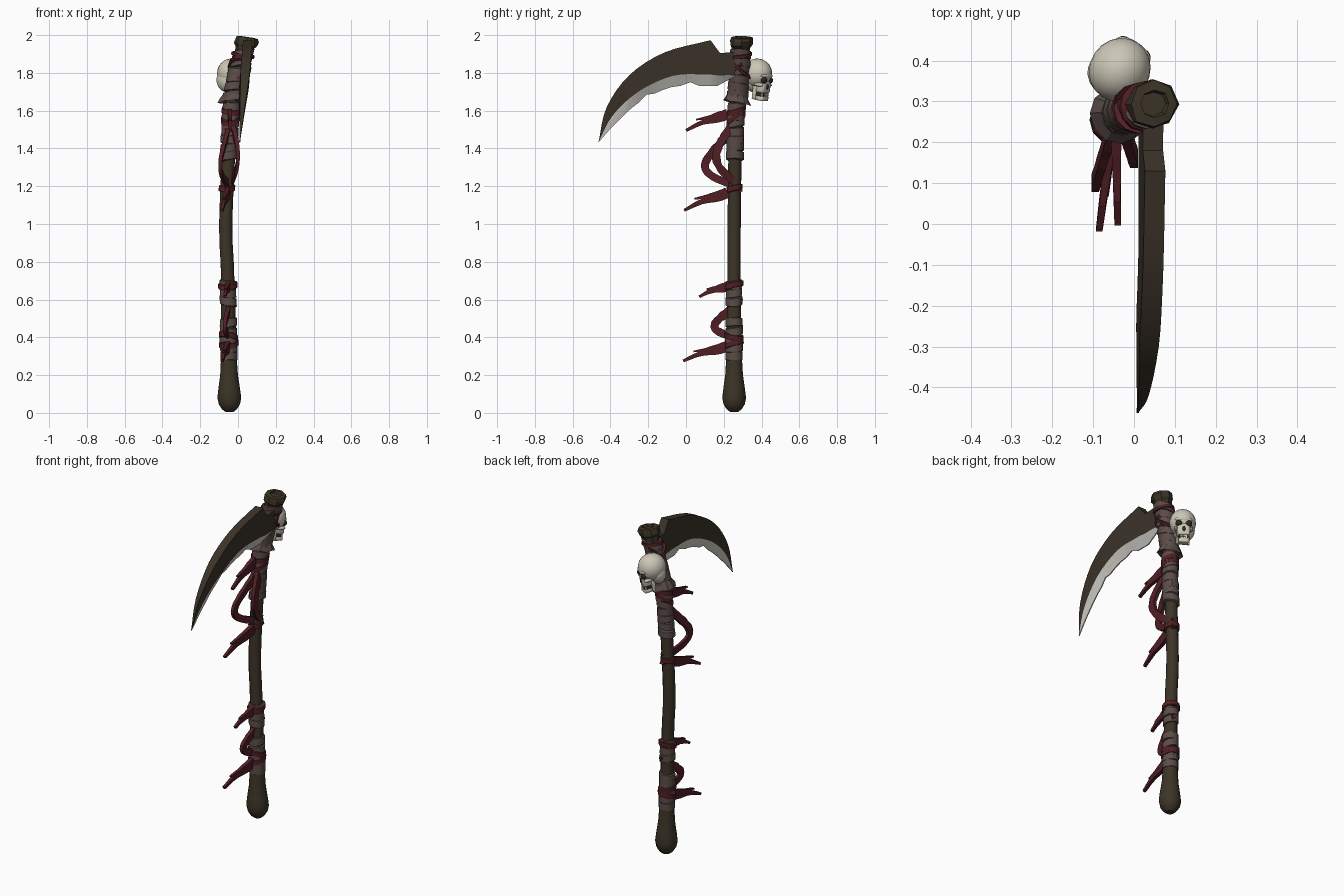
import bpy, bmesh, math, random
from mathutils import Vector, Matrix

if "Cube" in bpy.data.objects:
    bpy.data.objects.remove(bpy.data.objects["Cube"])

random.seed(4)


def material(name, rgb):
    m = bpy.data.materials.new(name)
    m.diffuse_color = (*rgb, 1)
    m.use_nodes = True
    m.node_tree.nodes["Principled BSDF"].inputs["Base Color"].default_value = m.diffuse_color
    return m


WOOD = material("dark wood", (0.046, 0.034, 0.020))
IRON = material("dark iron", (0.044, 0.033, 0.022))
EDGE = material("pale edge", (0.63, 0.61, 0.56))
WRAP = material("grey wrap", (0.105, 0.073, 0.066))
RED = material("red cloth", (0.082, 0.014, 0.018))
BONE = material("bone", (0.60, 0.57, 0.47))
HOLLOW = material("hollow black", (0.025, 0.021, 0.016))


def finish(name, bm, mats, angle=35):
    bmesh.ops.recalc_face_normals(bm, faces=bm.faces)
    me = bpy.data.meshes.new(name)
    bm.to_mesh(me)
    bm.free()
    for m in mats:
        me.materials.append(m)
    ob = bpy.data.objects.new(name, me)
    bpy.context.collection.objects.link(ob)
    bpy.ops.object.select_all(action='DESELECT')
    ob.select_set(True)
    bpy.context.view_layer.objects.active = ob
    bpy.ops.object.shade_smooth_by_angle(angle=math.radians(angle))


def loft(name, rings, mats, angle=35, rule=None):
    """Skin closed rings of points and cap both ends."""
    bm = bmesh.new()
    vs = [[bm.verts.new(p) for p in r] for r in rings]
    n = len(vs[0])
    for a, b in zip(vs, vs[1:]):
        for i in range(n):
            f = bm.faces.new((a[i], a[(i + 1) % n], b[(i + 1) % n], b[i]))
            f.material_index = rule(i) if rule else 0
    bm.faces.new(vs[0])
    bm.faces.new(vs[-1])
    finish(name, bm, mats, angle)


def smooth_path(pts, steps=4):
    """Catmull-Rom curve through the points."""
    p = [Vector(q) for q in pts]
    p = [2 * p[0] - p[1]] + p + [2 * p[-1] - p[-2]]
    out = []
    for a, b, c, d in zip(p, p[1:], p[2:], p[3:]):
        for s in range(steps):
            t = s / steps
            out.append((2 * b + (c - a) * t + (2 * a - 5 * b + 4 * c - d) * t * t
                        + (3 * b - a - 3 * c + d) * t ** 3) / 2)
    return out + [p[-2]]


# Bent centre line of the pole: x, y, z
AXIS = smooth_path([(-.045, .255, 0), (-.054, .254, .7), (-.065, .255, 1), (-.042, .262, 1.5),
                    (-.022, .275, 1.7), (.053, .295, 2)])


def centre(z):
    for a, b in zip(AXIS, AXIS[1:]):
        if z <= b.z:
            return a.lerp(b, (z - a.z) / (b.z - a.z))
    return AXIS[-1]


def pole_part(name, profile, mat, tx=0, ty=0, sides=12, jit=0.0, zjit=0.0, angle=35):
    """Tube round the pole; tx and ty tilt its rings."""
    rings = []
    for z, r in profile:
        c = centre(z)
        ring = []
        for i in range(sides):
            rr = r * (1 + random.uniform(-jit, jit))
            x, y = rr * math.cos(math.tau * i / sides), rr * math.sin(math.tau * i / sides)
            ring.append((c.x + x, c.y + y, z + tx * x + ty * y + random.uniform(-zjit, zjit)))
        rings.append(ring)
    loft(name, rings, [mat], angle)


def band(name, z, h, r, mat, tx, ty):
    e = h / 2 - .004
    pole_part(name, [(z - h / 2, r * .8), (z - e, r), (z + e, r), (z + h / 2, r * .8)],
              mat, tx, ty, jit=.02, zjit=.002)


# Pole with rounded butt and knobbed top
pole_part("pole", [(.006, .022), (.02, .040), (.045, .056), (.08, .063), (.13, .057),
                   (.2, .047), (.3, .041), (.6, .037)]
          + [(.7 + .1 * i, .035) for i in range(8)] + [(1.7, .04), (1.9, .045)], WOOD)
pole_part("pole_cap", [(1.90, .046), (1.935, .049), (1.95, .060), (1.972, .063), (1.987, .058),
                       (1.99, .036), (1.978, .03)], WOOD, tx=-.15, sides=8, jit=.07, angle=20)

# Grey wrappings: start, end, radius
for k, (z0, z1, r) in enumerate([(.28, .5, .047), (.57, .7, .043), (1.34, 1.64, .046), (1.66, 1.92, .054)]):
    n = round((z1 - z0) / .043)
    h = (z1 - z0) / n
    for i in range(n):
        band(f"grey_wrap_{k}_{i}", z0 + h * (i + .5), h * 1.12, r * random.uniform(.95, 1.07),
             WRAP, random.uniform(-.2, .2), random.uniform(-.2, .2))
pole_part("torn_collar", [(1.695, .046), (1.67, .060), (1.645, .073), (1.65, .06), (1.66, .04)],
          WRAP, ty=-.15, jit=.1, zjit=.01, angle=20)

# Red bindings: height and tilts
for i, (z, tx, ty) in enumerate([(.365, .1, .3), (.405, -.2, -.2), (.675, .1, .25),
                                 (1.19, 0, .2), (1.56, .2, .6), (1.6, -.1, .3),
                                 (1.83, .2, .9), (1.83, -.2, -.9), (1.895, -.2, .1)]):
    r = .061 if z > 1.7 else .043 if 1 < z < 1.3 else .051
    band(f"red_binding_{i}", z, .022 if z > 1.7 else .034, r, RED, tx, ty)


def ribbon(name, pts, w0, w1, thick=.026):
    """Flat cloth strip swept along a smooth path, broad in the y-z plane."""
    path = smooth_path(pts)
    rings = []
    for i, q in enumerate(path):
        t = path[min(i + 1, len(path) - 1)] - path[max(i - 1, 0)]
        u = i / (len(path) - 1)
        side = Vector((0, -t.z, t.y)).normalized() * (w0 + (w1 - w0) * u) * random.uniform(.45, .55)
        x = Vector((thick / 2 * (1 - .4 * u), 0, 0))
        rings.append([q + side + x, q + side - x, q - side - x, q - side + x])
    loft(name, rings, [RED], 40)


# Torn tails with a shorter prong: start height, end y, end z, sideways x
for tag, z, y1, z1, x in [("upper", 1.61, 0, 1.495, -.04), ("middle", 1.195, -.01, 1.072, -.085),
                          ("short", .695, .07, .615, -.07), ("bottom", .375, -.015, .275, -.085)]:
    a, b = Vector((-.045, .29, z)), Vector((x, y1, z1))
    sag = Vector((0, 0, .008))
    ribbon(f"{tag}_tail", [a, a.lerp(b, .35) - sag, a.lerp(b, .7) + sag, b], .052, .014)
    c = a.lerp(b, .25) + sag
    d = a.lerp(b, .82)
    d.z = z + (z1 - z) * .5
    ribbon(f"{tag}_tail_prong", [c, c.lerp(d, .5) - sag * .5, d], .042, .008)

# Hanging loops: top height, bottom height, outermost y, sideways x, lowness of the bulge
for tag, z0, z1, y1, x, p in [("outer", 1.60, 1.20, .10, -.095, 1.9), ("inner", 1.58, 1.21, .16, .0, 1.2),
                              ("lower", .61, .395, .15, -.07, 1.7)]:
    pts = []
    for i in range(9):
        t = i / 8
        s = math.sin(math.pi * t ** p)
        pts.append((-.04 + (x + .04) * s, .28 + (y1 - .28) * s, z0 + (z1 - z0) * (t + .04 * s)))
    ribbon(f"{tag}_loop", pts, .045, .04)

# Curved blade: spine, bevel line and cutting edge as (y, z) curves with a notched root
LINES = [
    [(.13, 1.973), (-.114, 1.908), (-.3, 1.788), (-.42, 1.618), (-.463, 1.434)],
    [(.12, 1.792), (-.067, 1.785), (-.253, 1.70), (-.39, 1.572), (-.463, 1.433)],
    [(.12, 1.73), (-.075, 1.725), (-.25, 1.642), (-.375, 1.53), (-.463, 1.432)]]
ROOT = [[(.26, 1.91), (.18, 1.905)], [(.26, 1.79), (.175, 1.786)], [(.26, 1.782), (.165, 1.73)]]
spine, bevel, cut = [[Vector(q) for q in r] + smooth_path(l) for r, l in zip(ROOT, LINES)]
rings = []
for i, (o, m, e) in enumerate(zip(spine, bevel, cut)):
    k = min(1, (len(spine) - 1 - i) / 9 + .06)
    if i in (4, 9):  # nicks in the edge
        e = e.lerp(m, .3)
    row = [(o, .025 * k), (m, .026 * k), (e, .003)]
    row += [(q, -h) for q, h in reversed(row)]
    rings.append([.01 * Vector((0, 0, 0)) + Vector((.010 + .08 * (q.y - 1.45) + h, q.x, q.y)) for q, h in row])
loft("blade", rings, [IRON, EDGE], 20, rule=lambda i: 1 if i in (1, 2, 3) else 0)

# Skull hung behind the pole, facing back right and nodding down
SKULL = (Matrix.Translation((-.032, .382, 1.797)) @ Matrix.Rotation(math.radians(56), 4, 'Z')
         @ Matrix.Rotation(math.radians(8), 4, 'Y'))


def skull_part(name, loc, size, mat, box=False, bevel=0.0):
    bm = bmesh.new()
    if box:
        bmesh.ops.create_cube(bm, size=2)
    else:
        bmesh.ops.create_uvsphere(bm, u_segments=20, v_segments=12, radius=1)
    bmesh.ops.transform(bm, matrix=Matrix.Translation(loc) @ Matrix.Diagonal((*size, 1)), verts=bm.verts)
    if bevel:
        bmesh.ops.bevel(bm, geom=bm.edges[:], offset=bevel, segments=2, affect='EDGES', profile=.5)
    bm.transform(SKULL)
    finish(name, bm, [mat], 50)


skull_part("skull_cranium", (-.005, 0, 0), (.080, .074, .078), BONE)
skull_part("skull_back", (-.025, .008, -.035), (.052, .062, .068), BONE)
skull_part("skull_face", (.041, 0, -.060), (.028, .036, .038), BONE, True, .012)
skull_part("skull_brow", (.054, 0, -.004), (.022, .050, .014), BONE)
skull_part("skull_nose_hole", (.069, 0, -.062), (.006, .009, .014), HOLLOW)
skull_part("skull_mouth_gap", (.040, 0, -.106), (.024, .025, .010), HOLLOW, True)
skull_part("skull_jaw", (.040, 0, -.127), (.027, .028, .012), BONE, True, .006)
for s, tag in ((1, "left"), (-1, "right")):
    skull_part(f"skull_{tag}_eye_socket", (.060, s * .027, -.028), (.016, .020, .018), HOLLOW)
    skull_part(f"skull_{tag}_cheekbone", (.038, s * .042, -.054), (.030, .010, .010), BONE)
    skull_part(f"skull_{tag}_jaw_hinge", (.012, s * .032, -.1), (.011, .006, .036), BONE, True, .004)
for i in range(6):
    y = (i - 2.5) * .009
    for z, tag in ((-.102, "upper"), (-.113, "lower")):
        skull_part(f"skull_{tag}_tooth_{i}", (.064 - 12 * y * y, y, z), (.004, .0038, .005), BONE, True)
